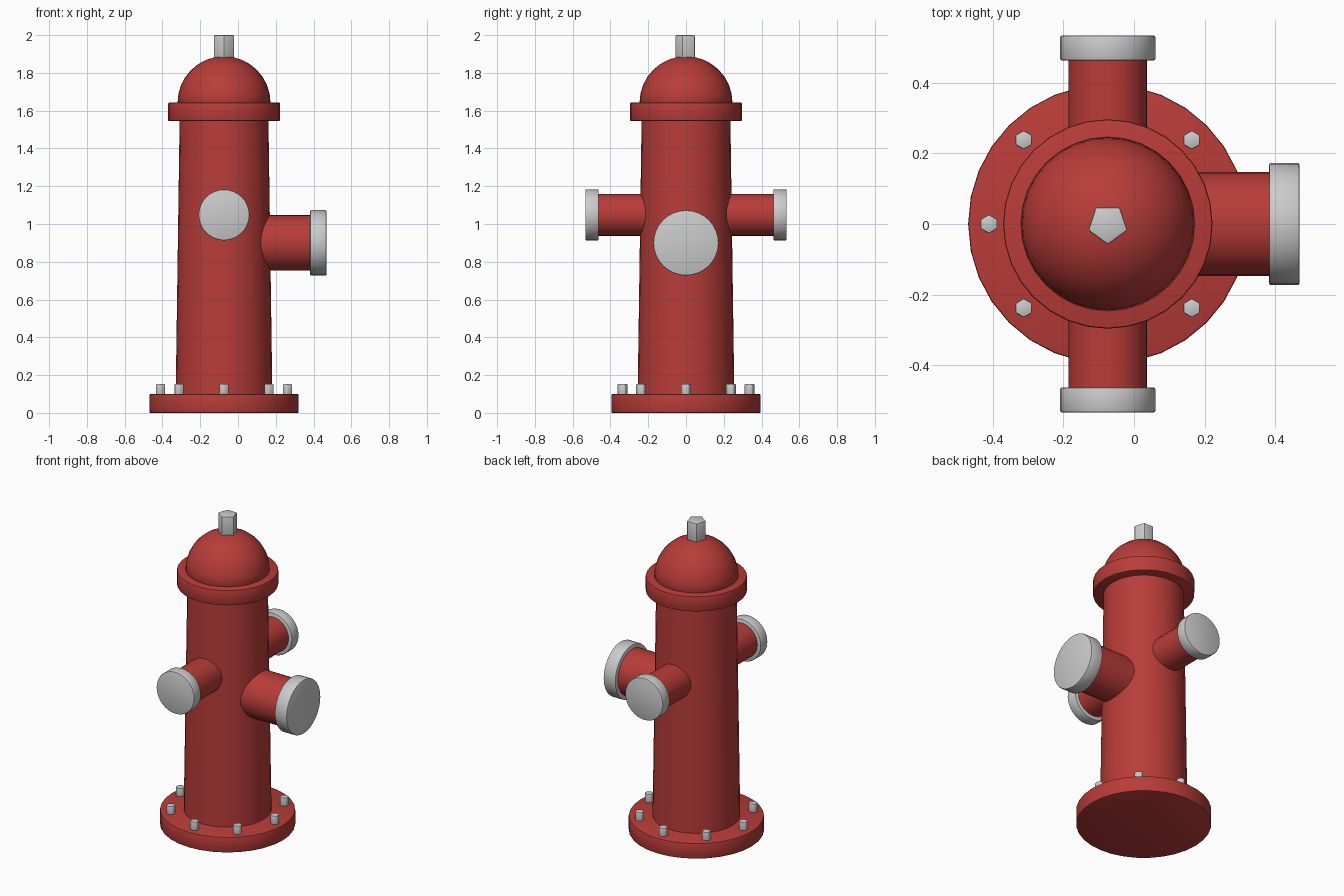
import bpy
from math import radians, pi, cos, sin
from mathutils import Vector

if "Cube" in bpy.data.objects:
    bpy.data.objects.remove(bpy.data.objects["Cube"])

CX = -0.074  # vertical axis of the hydrant
red = bpy.data.materials.new("red_paint")
red.diffuse_color = (0.48, 0.045, 0.04, 1)
red.use_nodes = True
red.node_tree.nodes["Principled BSDF"].inputs["Base Color"].default_value = red.diffuse_color


def finish(ob, name, mat=None, bevel=0):
    ob.name = name
    if mat:
        ob.data.materials.append(mat)
    if bevel:
        m = ob.modifiers.new("bevel", "BEVEL")
        m.width, m.segments, m.limit_method = bevel, 2, "ANGLE"
        m.angle_limit = radians(40)
        bpy.ops.object.modifier_apply(modifier="bevel")
    bpy.ops.object.shade_smooth_by_angle(angle=radians(35))
    return ob


def rod(name, start, end, r1, r2=None, sides=32, mat=None, bevel=0):
    """Straight or tapered cylinder from start to end."""
    a, b = Vector(start), Vector(end)
    d = b - a
    bpy.ops.mesh.primitive_cone_add(
        vertices=sides, radius1=r1, radius2=r1 if r2 is None else r2,
        depth=d.length, location=(a + b) / 2,
        rotation=d.to_track_quat("Z", "Y").to_euler())
    return finish(bpy.context.object, name, mat, bevel)


def upright(name, z0, z1, r1, r2=None, x=CX, y=0, **kw):
    return rod(name, (x, y, z0), (x, y, z1), r1, r2, **kw)


# Base flange, tapered barrel and collar
upright("base_flange", 0, 0.1, 0.395, mat=red, bevel=0.006)
upright("barrel", 0.09, 1.56, 0.256, 0.235, mat=red)
upright("collar", 1.545, 1.643, 0.296, mat=red, bevel=0.006)

# Domed bonnet
bpy.ops.mesh.primitive_uv_sphere_add(segments=32, ring_count=16, radius=0.246,
                                     location=(CX, 0, 1.642))
dome = bpy.context.object
for v in dome.data.vertices:
    v.co.z = max(v.co.z, -0.01)
finish(dome, "bonnet_dome", red)

# Five-sided operating nut
upright("operating_nut", 1.86, 2.0, 0.058, sides=5, bevel=0.005)

# Flange bolts
for i in range(8):
    a = i * pi / 4
    upright(f"flange_bolt_{i + 1}", 0.09, 0.153, 0.027, sides=6, bevel=0.004,
            x=CX + 0.336 * cos(a), y=0.336 * sin(a))

# Two hose outlets, front and back
for side, s in (("front", -1), ("back", 1)):
    rod(f"hose_outlet_{side}", (CX, s * 0.15, 1.048), (CX, s * 0.47, 1.048),
        0.111, mat=red)
    rod(f"hose_cap_{side}", (CX, s * 0.462, 1.048), (CX, s * 0.533, 1.048),
        0.135, bevel=0.006)

# Large pumper outlet on the right
rod("pumper_outlet", (CX + 0.15, 0, 0.9), (0.39, 0, 0.9), 0.147, mat=red)
rod("pumper_cap", (0.382, 0, 0.9), (0.468, 0, 0.9), 0.173, bevel=0.006)
